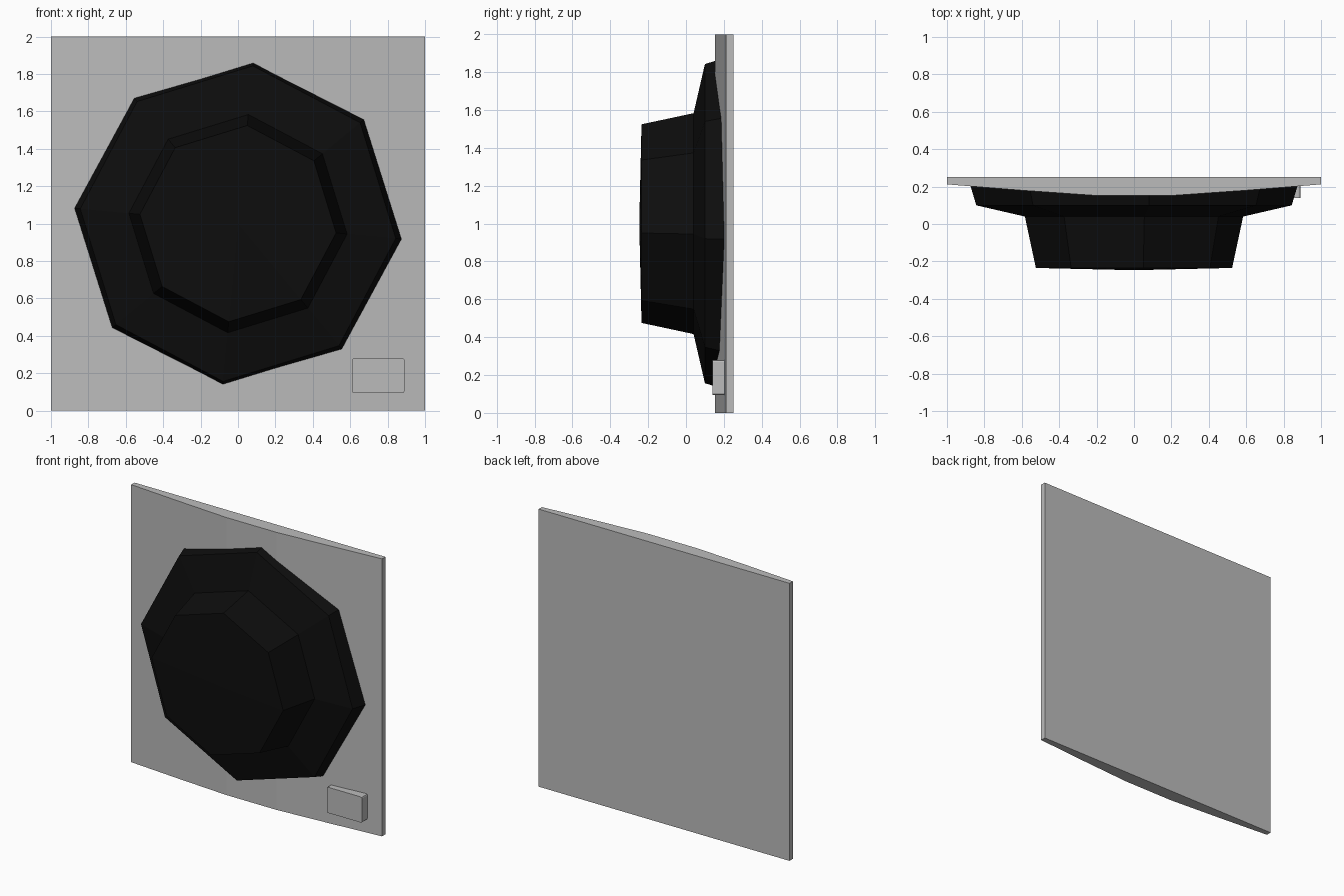
import bpy, bmesh, math

old = bpy.data.objects.get("Cube")
if old:
    bpy.data.objects.remove(old, do_unlink=True)


def material(name, value):
    mat = bpy.data.materials.new(name)
    mat.use_nodes = True
    colour = (value, value, value, 1)
    mat.diffuse_color = colour
    mat.node_tree.nodes["Principled BSDF"].inputs["Base Color"].default_value = colour
    return mat


def make_object(name, bm, mat):
    bmesh.ops.recalc_face_normals(bm, faces=bm.faces)
    mesh = bpy.data.meshes.new(name)
    bm.to_mesh(mesh)
    bm.free()
    mesh.materials.append(mat)
    obj = bpy.data.objects.new(name, mesh)
    bpy.context.collection.objects.link(obj)
    return obj


def extruded(name, outline, direction, mat):
    """Fill an outline and extrude it along a direction."""
    bm = bmesh.new()
    face = bm.faces.new([bm.verts.new(p) for p in outline])
    result = bmesh.ops.extrude_face_region(bm, geom=[face])
    verts = [g for g in result["geom"] if isinstance(g, bmesh.types.BMVert)]
    bmesh.ops.translate(bm, verts=verts, vec=direction)
    return make_object(name, bm, mat)


grey = material("light grey", 0.5)
black = material("black", 0.004)

# Backing plate: flat at the back, gently bowed towards the front
half_bow = [(0.2, 0.152), (0.6, 0.18), (1.0, 0.212)]
front = [(-x, y) for x, y in reversed(half_bow)] + half_bow
section = front + [(1.0, 0.25), (-1.0, 0.25)]
extruded("backing_plate", [(x, y, 0) for x, y in section], (0, 0, 2), grey)

# Small label block in the lower corner, with slightly rounded corners
radius = 0.01
corners = [(0.88, 0.27, 0), (0.62, 0.27, 90), (0.62, 0.105, 180), (0.88, 0.105, 270)]
outline = []
for x, z, start in corners:
    for step in (0, 45, 90):
        a = math.radians(start + step)
        outline.append((x + radius * math.cos(a), 0.14, z + radius * math.sin(a)))
extruded("corner_block", outline, (0, 0.07, 0), grey)

# Eight-sided stepped dial: radius and depth, from the back to the front
profile = [(0.88, 0.21), (0.847, 0.1), (0.586, 0.04), (0.527, -0.235)]
sides = 8
bm = bmesh.new()
rings = []
for r, y in profile:
    ring = []
    for i in range(sides):
        a = math.radians(84.6) + math.tau * i / sides
        ring.append(bm.verts.new((r * math.cos(a), y, 1 + r * math.sin(a))))
    rings.append(ring)
for lower, upper in zip(rings, rings[1:]):
    for i in range(sides):
        j = (i + 1) % sides
        bm.faces.new((lower[i], lower[j], upper[j], upper[i]))
bm.faces.new(rings[0])
# Shallow pointed cap on the front
tip = bm.verts.new((0, -0.247, 1))
for i in range(sides):
    bm.faces.new((rings[-1][i], rings[-1][(i + 1) % sides], tip))
make_object("stepped_dial", bm, black)
